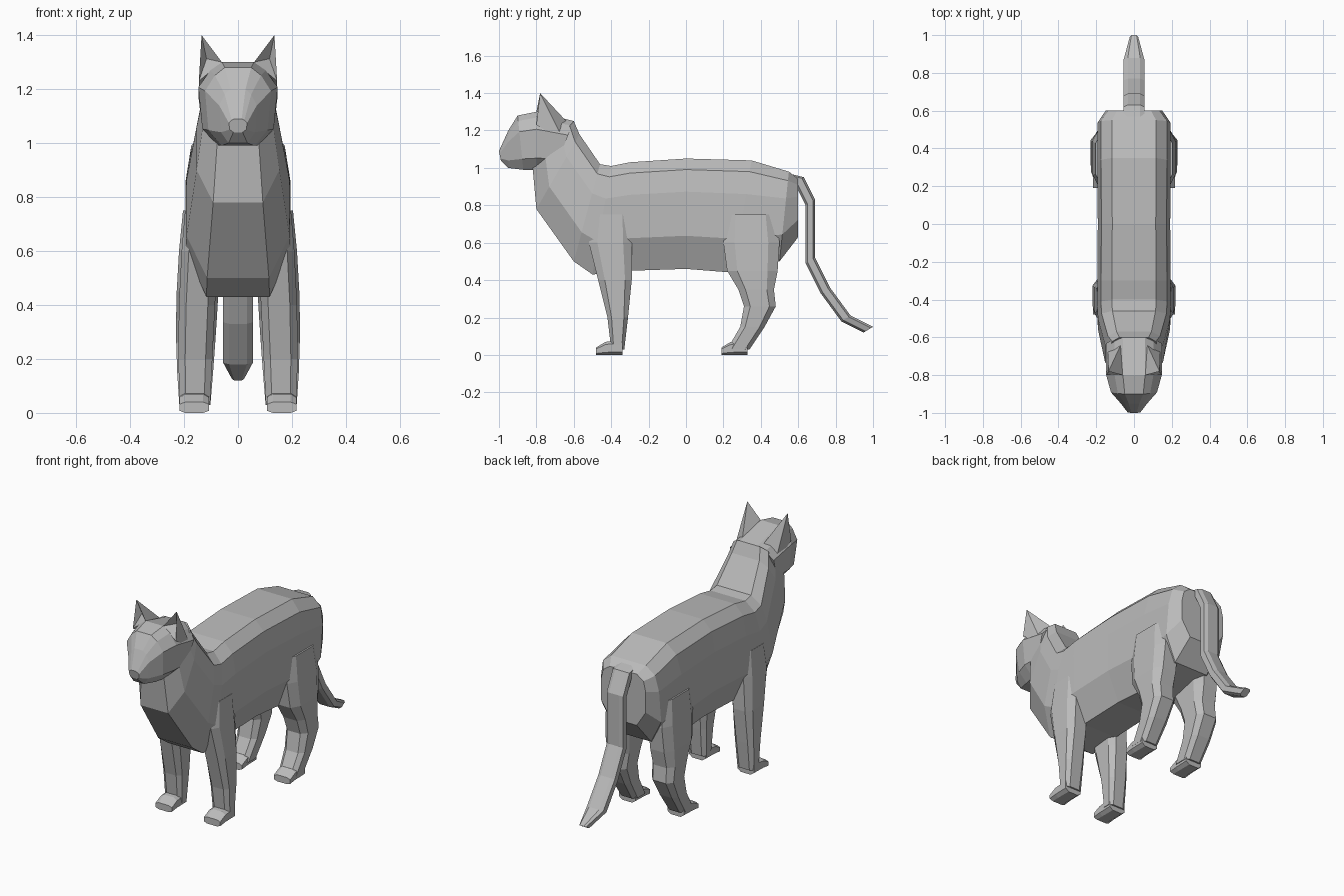
import bpy
import bmesh
from mathutils import Vector

cube = bpy.data.objects.get("Cube")
if cube:
    bpy.data.objects.remove(cube, do_unlink=True)

grey = bpy.data.materials.new("soft grey")
grey.use_nodes = True
colour = (.5, .5, .5, 1)
grey.diffuse_color = colour
grey.node_tree.nodes["Principled BSDF"].inputs["Base Color"].default_value = colour


def finish(name, bm):
    """Turn the bmesh into a flat shaded grey object."""
    bmesh.ops.recalc_face_normals(bm, faces=bm.faces)
    mesh = bpy.data.meshes.new(name)
    bm.to_mesh(mesh)
    bm.free()
    mesh.materials.append(grey)
    part = bpy.data.objects.new(name, mesh)
    bpy.context.collection.objects.link(part)


def loft(name, edges, profile, half_width, centre=lambda middle: 0):
    """Skin rings hung between pairs of outline points (y, z).
    The profile gives (way along the pair, share of the half width);
    half width and sideways centre are rules of the ring's middle point."""
    bm = bmesh.new()
    outline = profile + [(way, -share) for way, share in reversed(profile)]
    rings = []
    for pair in edges:
        start, end = Vector(pair[0]), Vector(pair[1])
        middle = (start + end) / 2
        ring = []
        for way, share in outline:
            y, z = start.lerp(end, way)
            x = centre(middle) + share * half_width(middle)
            ring.append(bm.verts.new((x, y, z)))
        rings.append(ring)
    for ring, following in zip(rings, rings[1:]):
        for i in range(len(ring)):
            bm.faces.new((ring[i - 1], ring[i], following[i], following[i - 1]))
    bm.faces.new(rings[0])
    bm.faces.new(rings[-1])
    finish(name, bm)


# Cross-sections
chamfered = [(0, .6), (.2, 1), (.8, 1), (1, .6)]
barrel = [(0, .6), (.1, .9), (.3, 1), (.7, 1), (1, .6)]
skull = [(0, .4), (.1, .7), (.3, 1), (.8, .9), (1, .5)]

# Torso, chest and neck: back line and belly line, narrowing up the neck
back_line = [(.6, .94), (.55, .98), (.35, 1.04), (0, 1.05), (-.3, 1.03),
             (-.4, 1.01), (-.46, 1.02), (-.57, 1.18), (-.6, 1.25)]
belly_line = [(.6, .63), (.5, .5), (.25, .44), (0, .46), (-.3, .45),
              (-.5, .43), (-.6, .5), (-.8, .78), (-.82, 1)]
loft("body", zip(back_line, belly_line), barrel,
     lambda middle: min(.195, .32 - .17 * middle.y, .75 - middle.x))

# Head: crown line and jaw line, narrowing to the nose
crown_line = [(-.6, 1.25), (-.8, 1.3), (-.9, 1.28), (-.95, 1.2), (-1, 1.09)]
jaw_line = [(-.7, 1), (-.8, .99), (-.87, .99), (-.95, 1), (-.99, 1.04)]
loft("head", zip(crown_line, jaw_line), skull,
     lambda middle: min(.147, .03 + .8 * (middle.x + 1)))

# Tail: hangs down, then sweeps back to a narrow tip
tail_line = [(.55, .97), (.63, .95), (.69, .83), (.69, .52),
             (.77, .36), (.88, .21), (1, .15)]
loft("tail", [((y, z), (y - .05, z - .03)) for y, z in tail_line], chamfered,
     lambda middle: min(.055, .3 * (1.05 - middle.x)))

# Legs: height, front line and rear line; then where the toes start
legs = {
    "front": ([(.75, -.5, -.3), (.6, -.52, -.29), (.4, -.47, -.29),
               (.2, -.42, -.31), (.03, -.4, -.33)], .05, -.48),
    "hind": ([(.75, .21, .48), (.6, .2, .5), (.45, .22, .49), (.35, .28, .47),
              (.26, .31, .48), (.15, .29, .42), (.03, .22, .34)], .09, .19),
}

for side, sign in (("left", 1), ("right", -1)):
    for place, (slices, bulk, toe) in legs.items():
        loft(f"{side}_{place}_leg",
             [((front, z), (rear, z)) for z, front, rear in slices], chamfered,
             lambda middle: .055 + bulk * middle.y * (1 - middle.y),
             lambda middle: sign * (.16 - middle.y ** 2 / 20))
        # Paw: a low wedge, rising from the toes to the ankle
        loft(f"{side}_{place}_paw",
             [((toe + step, rise), (toe + step, 0))
              for step, rise in ((0, .04), (.05, .07), (.14, .08))], chamfered,
             lambda middle: .055, lambda middle: sign * .162)

    # Ear: a leaning pyramid with a hollow front
    bm = bmesh.new()
    base = [bm.verts.new((sign * x, y, z)) for x, y, z in
            ((.06, -.8, 1.3), (.145, -.8, 1.23), (.14, -.65, 1.14), (.07, -.64, 1.25))]
    tip = bm.verts.new((sign * .135, -.78, 1.4))
    bm.faces.new(base)
    for i in range(len(base)):
        bm.faces.new((base[i - 1], base[i], tip))
    front = next(face for face in bm.faces
                 if len(face.verts) == 3 and base[0] in face.verts and base[1] in face.verts)
    hollow = bmesh.ops.poke(bm, faces=[front])["verts"][0]
    finish_depth = .04
    hollow.co.y += finish_depth
    finish(f"{side}_ear", bm)
